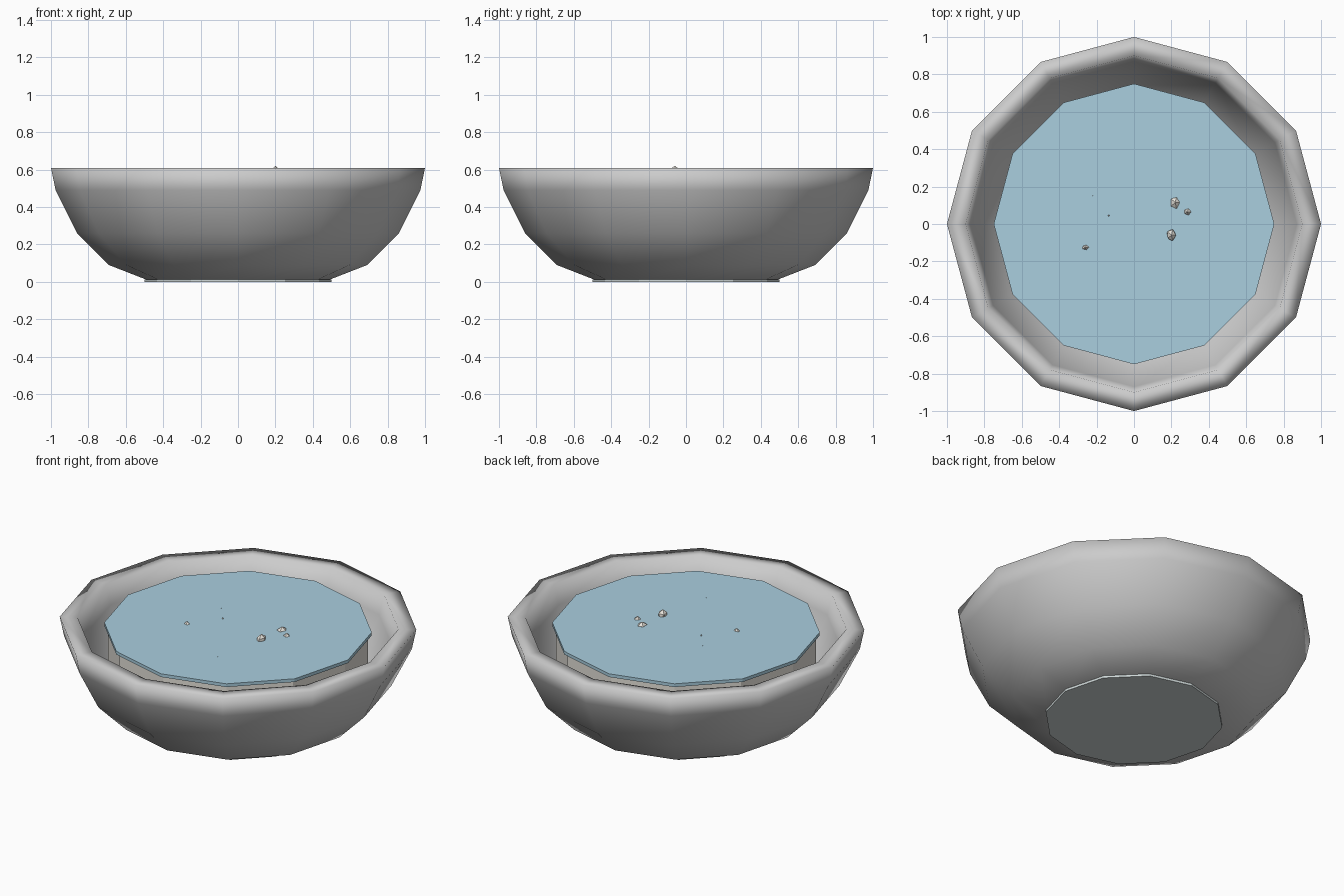
import bpy, bmesh, math, random
from mathutils import Vector

if "Cube" in bpy.data.objects:
    bpy.data.objects.remove(bpy.data.objects["Cube"])

random.seed(4)
SIDES = 12


def material(name, rgb):
    m = bpy.data.materials.new(name)
    m.diffuse_color = (*rgb, 1)
    m.use_nodes = True
    m.node_tree.nodes["Principled BSDF"].inputs["Base Color"].default_value = m.diffuse_color
    return m


def add_object(name, bm, mat=None, smooth=False):
    bmesh.ops.recalc_face_normals(bm, faces=bm.faces)
    me = bpy.data.meshes.new(name)
    bm.to_mesh(me)
    bm.free()
    for p in me.polygons:
        p.use_smooth = smooth
    ob = bpy.data.objects.new(name, me)
    bpy.context.collection.objects.link(ob)
    if mat:
        me.materials.append(mat)
    return ob


def lathe(name, profile, mat=None, smooth=False):
    """Spin an open (radius, z) profile and cap both of its ends."""
    bm = bmesh.new()
    rings = []
    for r, z in profile:
        rings.append([bm.verts.new((r * math.cos(a), r * math.sin(a), z))
                      for a in (i * math.tau / SIDES for i in range(SIDES))])
    for a, b in zip(rings, rings[1:]):
        for i in range(SIDES):
            j = (i + 1) % SIDES
            bm.faces.new((a[i], a[j], b[j], b[i]))
    for end in (rings[0], rings[-1]):
        bm.faces.new(end)
    return add_object(name, bm, mat, smooth)


water_mat = material("water_blue", (0.40, 0.62, 0.74))
stone_mat = material("pale_stone", (0.80, 0.77, 0.71))
base_mat = material("base_grey", (0.62, 0.68, 0.68))

# Bowl: outer wall up, over the flat rim, down the inner wall
bowl = lathe("bowl", [
    (0.49, 0.012), (0.69, 0.09), (0.86, 0.26), (0.975, 0.49), (1.0, 0.61),
    (0.90, 0.61), (0.87, 0.49), (0.77, 0.29), (0.62, 0.14), (0.45, 0.07)],
    smooth=True)

# Base plate, stone bed and water sheet
lathe("base_plate", [(0.50, 0.0), (0.50, 0.014)], base_mat)
lathe("stone_bed", [(0.73, 0.24), (0.73, 0.565)], stone_mat)
lathe("water_surface", [(0.75, 0.565), (0.75, 0.585)], water_mat)

# Pebbles breaking the surface: x, y, half width, half depth, top height
PEBBLES = [
    (0.22, 0.115, 0.028, 0.036, 0.605), (0.285, 0.065, 0.024, 0.022, 0.603),
    (0.20, -0.06, 0.027, 0.034, 0.62), (-0.26, -0.125, 0.024, 0.018, 0.602),
    (-0.135, 0.045, 0.011, 0.011, 0.594), (-0.22, 0.15, 0.007, 0.007, 0.590),
    (0.13, -0.385, 0.009, 0.006, 0.589)]
for n, (x, y, w, d, top) in enumerate(PEBBLES, 1):
    bm = bmesh.new()
    bmesh.ops.create_icosphere(bm, subdivisions=1, radius=1)
    for v in bm.verts:
        k = random.uniform(0.85, 1.1)
        v.co = Vector((v.co.x * w * k, v.co.y * d * k, v.co.z * 0.035))
        v.co += Vector((x, y, top - 0.035))
    add_object(f"pebble_{n}", bm, stone_mat)
